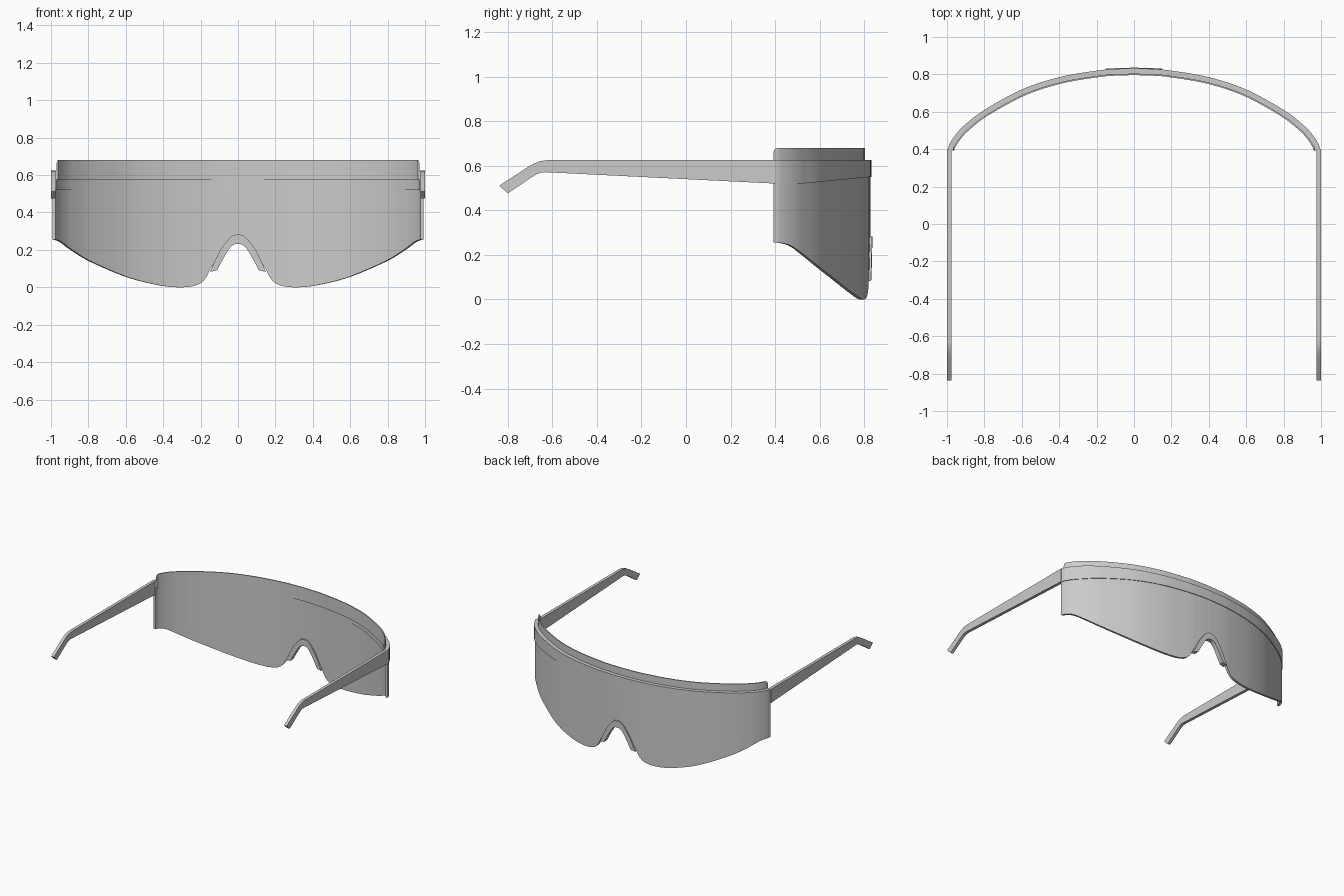
import bpy, bmesh
from mathutils import Vector

if "Cube" in bpy.data.objects:
    bpy.data.objects.remove(bpy.data.objects["Cube"], do_unlink=True)

grey = bpy.data.materials.new("grey plastic")
grey.use_nodes = True
grey.diffuse_color = (0.6, 0.6, 0.6, 1)
grey.node_tree.nodes["Principled BSDF"].inputs["Base Color"].default_value = (0.6, 0.6, 0.6, 1)


def spline(points, steps):
    """Smooth curve through 2D points (Catmull-Rom)."""
    p = [Vector(q) for q in points]
    p = [2 * p[0] - p[1]] + p + [2 * p[-1] - p[-2]]
    out = []
    for a, b, c, d in zip(p, p[1:], p[2:], p[3:]):
        for i in range(steps):
            t = i / steps
            out.append(0.5 * (2 * b + (c - a) * t + (2 * a - 5 * b + 4 * c - d) * t * t
                              + (3 * b - a - 3 * c + d) * t ** 3))
    return out + [p[-2]]


def mirrored(curve):
    """Curve starting at x = 0, continued to the other side."""
    return [Vector((-q.x, q.y)) for q in reversed(curve[1:])] + curve


def lookup(curve, x):
    """Second coordinate of a half curve at |x|."""
    x = abs(x)
    for a, b in zip(curve, curve[1:]):
        if a.x <= x <= b.x:
            return a.y + (b.y - a.y) * (x - a.x) / max(b.x - a.x, 1e-9)
    return curve[-1].y


def sweep(name, sections):
    """Solid skinned through a row of equal cross-sections."""
    bm = bmesh.new()
    rings = [[bm.verts.new(co) for co in s] for s in sections]
    n = len(rings[0])
    for r, s in zip(rings, rings[1:]):
        for i in range(n):
            j = (i + 1) % n
            bm.faces.new((r[i], r[j], s[j], s[i]))
    bm.faces.new(rings[0])
    bm.faces.new(rings[-1])
    bmesh.ops.recalc_face_normals(bm, faces=bm.faces)
    mesh = bpy.data.meshes.new(name)
    bm.to_mesh(mesh)
    bm.free()
    mesh.materials.append(grey)
    ob = bpy.data.objects.new(name, mesh)
    bpy.context.collection.objects.link(ob)
    bpy.ops.object.select_all(action="DESELECT")
    ob.select_set(True)
    bpy.context.view_layer.objects.active = ob
    bpy.ops.object.shade_smooth_by_angle(angle=0.6)
    return ob


# Wraparound outline seen from above, outermost surface
half = spline([(0, .832), (.1, .829), (.2, .82), (.4, .785), (.6, .719), (.8, .61),
               (.9, .534), (.95, .483), (.985, .43), (.998, .392)], 8)
outline = mirrored(half)


def wall(name, outer, inner, low, high):
    """Curved wall between two inward offsets, with height rules low and high."""
    sections = []
    for i, q in enumerate(outline):
        d = outline[min(i + 1, len(outline) - 1)] - outline[max(i - 1, 0)]
        n = Vector((d.y, -d.x)).normalized()
        if abs(q.x) > .99:
            n = Vector((-1 if q.x > 0 else 1, 0))
        a, b = q + n * outer, q + n * inner
        lo, hi = low(q), high(q)
        sections.append([(a.x, a.y, lo), (a.x, a.y, hi), (b.x, b.y, hi), (b.x, b.y, lo)])
    return sweep(name, sections)


# Lens with its scalloped lower edge and nose notch
edge = spline([(0, .25), (.035, .235), (.08, .18), (.14, .115), (.175, .05), (.22, .013), (.3, 0),
               (.42, .01), (.6, .055), (.8, .14), (.9, .2), (.96, .243), (1, .257)], 5)
wall("lens", .005, .022, lambda q: max(0, lookup(edge, q.x)), lambda q: .6)

# Thin upper rim with rounded end corners
def rim_top(q):
    t = max(0, (.415 - q.y) / .023)
    return .68 - .022 * (1 - max(0, 1 - t * t) ** .5)


wall("upper_rim", .028, .036, lambda q: .577, rim_top)

# Brow band, deeper toward the arms
wall("brow_band", 0, .028, lambda q: .55 - .03 * min(1, (.832 - q.y) / .31), lambda q: .625)

# Arms with bent tips: (y, top z, bottom y, bottom z)
arm = [(.4, .625, .4, .52), (-.62, .625, -.63, .571), (-.652, .621, -.652, .569),
       (-.678, .612, -.67, .562), (-.71, .594, -.69, .55), (-.838, .511, -.8, .476)]
for side, label in ((1, "left"), (-1, "right")):
    sweep(label + "_arm", [[(side * .977, y, z), (side, y, z), (side, v, w), (side * .977, v, w)]
                           for y, z, v, w in arm])

# Nose bridge pad lining the notch
inner = mirrored(spline([(0, .232), (.022, .228), (.045, .208), (.075, .16), (.113, .09)], 5))
outer = mirrored(spline([(0, .283), (.03, .275), (.065, .24), (.105, .18), (.15, .083)], 5))
sections = []
for a, b in zip(inner, outer):
    ya, yb = lookup(half, a.x), lookup(half, b.x)
    sections.append([(a.x, ya + .004, a.y), (b.x, yb + .004, b.y),
                     (b.x, yb - .032, b.y), (a.x, ya - .032, a.y)])
sweep("nose_pad", sections)
